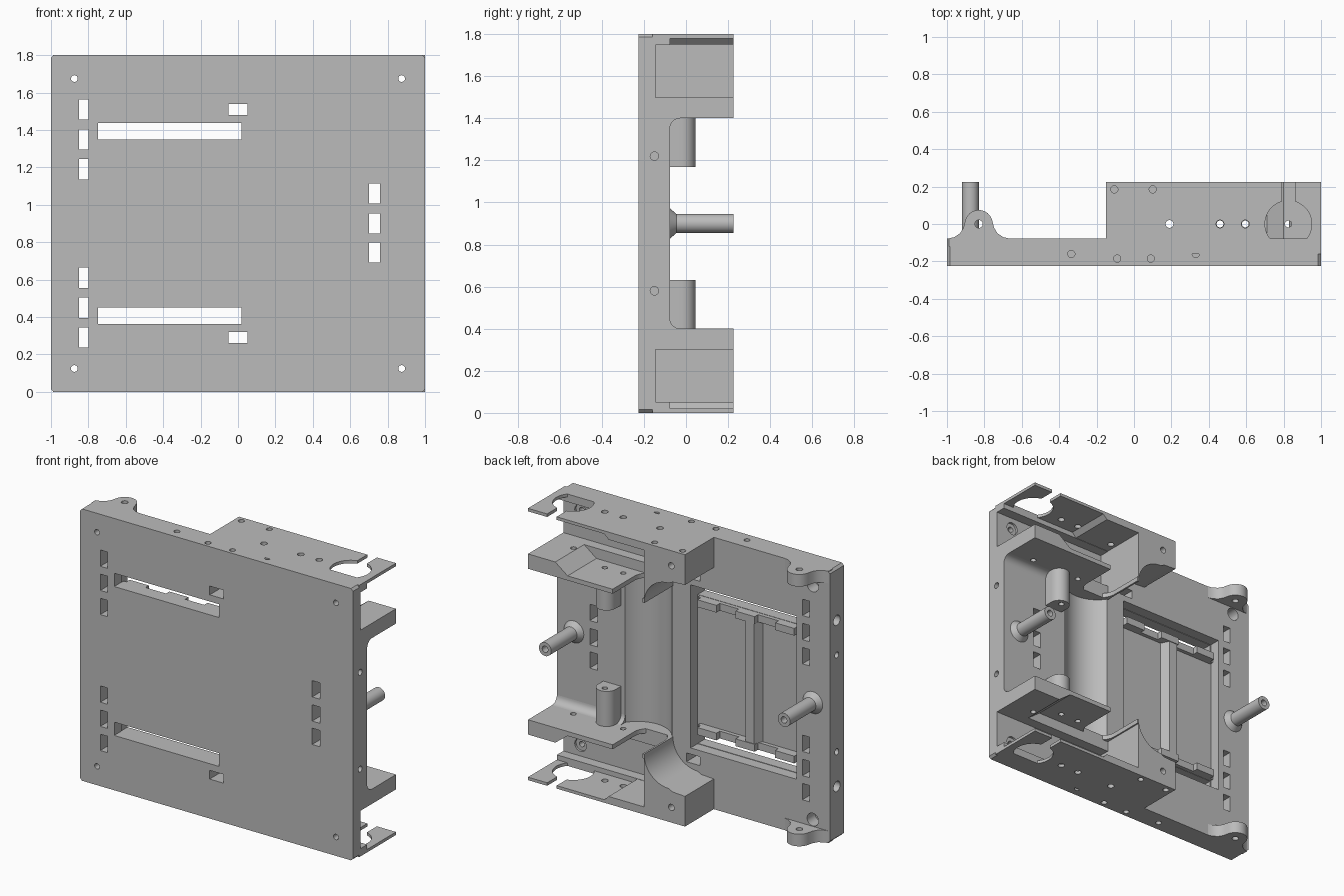
import bpy, bmesh
from math import sin, cos, pi, radians
from mathutils import Matrix, Vector

cube = bpy.data.objects.get("Cube")
if cube:
    bpy.data.objects.remove(cube, do_unlink=True)

HEIGHT = 1.8
grey = bpy.data.materials.new("plain_grey")
grey.use_nodes = True
grey.diffuse_color = (0.5, 0.5, 0.5, 1)
grey.node_tree.nodes["Principled BSDF"].inputs["Base Color"].default_value = (0.5, 0.5, 0.5, 1)


def finish(name, bm):
    bmesh.ops.recalc_face_normals(bm, faces=bm.faces)
    mesh = bpy.data.meshes.new(name)
    bm.to_mesh(mesh)
    bm.free()
    mesh.materials.append(grey)
    ob = bpy.data.objects.new(name, mesh)
    bpy.context.collection.objects.link(ob)
    return ob


def prism(name, pts, axis, lo, hi):
    """Extrude a 2D outline along an axis: 'z' takes xy, 'y' takes xz."""
    place = (lambda p, h: (p[0], p[1], h)) if axis == "z" else (lambda p, h: (p[0], h, p[1]))
    bm = bmesh.new()
    face = bm.faces.new([bm.verts.new(place(p, lo)) for p in pts])
    ext = bmesh.ops.extrude_face_region(bm, geom=[face])
    move = Vector(place((0, 0), hi - lo))
    bmesh.ops.translate(bm, vec=move, verts=[v for v in ext["geom"] if isinstance(v, bmesh.types.BMVert)])
    return finish(name, bm)


def box(name, x, y, z):
    return prism(name, [(x[0], y[0]), (x[1], y[0]), (x[1], y[1]), (x[0], y[1])], "z", *z)


def rod(name, start, axis, length, r1, r2=None, sides=32):
    direction = {"x": Vector((1, 0, 0)), "y": Vector((0, 1, 0)), "z": Vector((0, 0, 1))}[axis]
    rot = direction.to_track_quat("Z", "Y").to_matrix().to_4x4()
    bm = bmesh.new()
    bmesh.ops.create_cone(bm, cap_ends=True, segments=sides, radius1=r1,
                          radius2=r1 if r2 is None else r2, depth=length,
                          matrix=Matrix.Translation(Vector(start) + direction * length / 2) @ rot)
    return finish(name, bm)


def arc(cx, cy, r, a, b, n=12):
    return [(cx + r * cos(radians(a + (b - a) * i / n)), cy + r * sin(radians(a + (b - a) * i / n)))
            for i in range(n + 1)]


def cut(target, cutters):
    bpy.context.view_layer.objects.active = target
    for c in cutters:
        c.hide_render = True
        mod = target.modifiers.new("cut", "BOOLEAN")
        mod.operation, mod.solver, mod.object = "DIFFERENCE", "EXACT", c
        bpy.ops.object.modifier_apply(modifier=mod.name)
        bpy.data.objects.remove(c, do_unlink=True)


def window(x, z, w, h):
    return box("window_cutter", (x - w / 2, x + w / 2), (-0.4, 0), (z - h / 2, z + h / 2))


def both(z):
    return (z, HEIGHT - z)


# Main plate with clipped corners
c = 0.015
plate = prism("main_plate", [(-1 + c, 0), (1 - c, 0), (1, c), (1, HEIGHT - c), (1 - c, HEIGHT),
                             (-1 + c, HEIGHT), (-1, HEIGHT - c), (-1, c)], "y", -0.225, -0.077)
cuts = [box("tray_cutter", (-0.755, 0.02), (-0.15, 0), (0.36, 1.44)),
        rod("trough_cutter", (0.33, 0.036, 0.4), "z", 1.0, 0.206, sides=64)]
for z0 in (0.29, 0.45, 0.61):
    cuts += [window(-0.825, z, 0.052, 0.108) for z in both(z0)]
cuts += [window(0.73, z, 0.058, 0.108) for z in (0.745, 0.9, 1.06)]
for z in both(0.29):
    cuts.append(window(0, z, 0.1, 0.058))
for z in both(0.407):
    cuts.append(window(-0.365, z, 0.768, 0.088))
for z in both(0.177):
    cuts.append(box("bay_cutter", (0.15, 1.1), (-0.145, 0), (z - 0.125, z + 0.125)))
for x in (-0.875, 0.875):
    for z in both(0.125):
        cuts += [rod("screw_cutter", (x, -0.3, z), "y", 0.4, 0.018),
                 rod("counterbore_cutter", (x, -0.16, z), "y", 0.2, 0.042)]
for z in both(0.58):
    cuts += [rod("side_hole_cutter", (x, -0.15, z), "x", 0.1, 0.02) for x in (-1.05, 0.95)]
for z in both(0.35):
    cuts.append(rod("side_bore_cutter", (-1.05, -0.15, z), "x", 0.12, 0.034))
for x, y in ((-0.335, -0.16), (0.33, -0.16), (-0.09, -0.185), (0.09, -0.185)):
    cuts += [rod("edge_hole_cutter", (x, y, z - 0.05), "z", 0.1, 0.019) for z in both(0)]
cut(plate, cuts)

# Tray details: centre rib and clip teeth
parts = [plate]
parts.append(prism("tray_rib", [(-0.46, -0.155), (-0.34, -0.155), (-0.37, -0.095), (-0.43, -0.095)],
                   "z", 0.5, 1.3))
for i, z in enumerate(both(0.477)):
    side = ("bottom", "top")[i]
    parts.append(box(side + "_clip_bar", (-0.75, 0.0), (-0.155, -0.125), (z - 0.024, z + 0.024)))
    for x in (-0.66, -0.37, -0.09):
        parts.append(box(side + "_clip_tooth", (x - 0.07, x + 0.07), (-0.155, -0.09), (z - 0.024, z + 0.024)))

# Long standoffs with flared feet
for side, x in (("right", -0.875), ("left", 0.875)):
    post = rod(side + "_standoff", (x, -0.09, 0.9), "y", 0.315, 0.045)
    cut(post, [rod("bore_cutter", (x, 0.1, 0.9), "y", 0.2, 0.021)])
    parts += [post, rod(side + "_standoff_foot", (x, -0.08, 0.9), "y", 0.035, 0.075, 0.045)]

# Bottom end parts, repeated at the top
end = []
block = prism("end_block", [(-0.15, 0), (0.15, 0), (0.15, 0.4)]
              + arc(-0.03, 0.4, 0.18, 0, -90)[1:] + [(-0.06, 0.205), (-0.15, 0.2)], "y", -0.15, 0.225)
cut(block, [rod("hole_cutter", (-0.05, 0.14, 0.1), "y", 0.2, 0.021)]
    + [rod("hole_cutter", (x, 0.185, -0.05), "z", 0.1, 0.019) for x in (-0.105, 0.1)])
end.append(block)

flange = prism("end_flange", [(0.148, 0), (1, 0), (1, 0.02), (0.44, 0.02), (0.41, 0.05), (0.148, 0.05)],
               "y", -0.16, 0.225)
cut(flange, [rod("keyhole_cutter", (0.825, 0, -0.1), "z", 0.3, 0.125, sides=48),
             box("keyhole_slot_cutter", (0.79, 0.86), (0, 0.4), (-0.1, 0.2))]
    + [rod("hole_cutter", (x, 0, -0.1), "z", 0.3, 0.021) for x in (0.19, 0.46, 0.595)])
end.append(flange)

shelf = prism("shelf", [(0.148, 0.4), (0.148, 0.37), (0.71, 0.37), (0.8, 0.302), (1, 0.302), (1, 0.4)],
              "y", -0.15, 0.225)
cut(shelf, [box("slot_cutter", (0.16, 0.38), (0, 0.4), (0.2, 0.6)),
            rod("slot_end_cutter", (0.27, 0, 0.2), "z", 0.4, 0.11)]
    + [rod("hole_cutter", (x, 0, 0.2), "z", 0.4, 0.018) for x in (0.46, 0.595, 0.825)])
end.append(shelf)
# Concave fillet between shelf and plate
bm = bmesh.new()
outline = [(-0.09, 0.39), (-0.09, 0.45)] + arc(-0.027, 0.45, 0.05, 180, 270, 8) + [(-0.027, 0.39)]
f = bm.faces.new([bm.verts.new((0.5, y, z)) for y, z in outline])
ext = bmesh.ops.extrude_face_region(bm, geom=[f])
bmesh.ops.translate(bm, vec=(0.5, 0, 0), verts=[v for v in ext["geom"] if isinstance(v, bmesh.types.BMVert)])
end.append(finish("shelf_fillet", bm))

boss = prism("shelf_boss", [(0.53, -0.09)] + [(0.66, -0.09)] + arc(0.595, -0.02, 0.065, 0, 180, 16),
             "z", 0.39, 0.632)
cut(boss, [rod("bore_cutter", (0.595, 0, 0.3), "z", 0.5, 0.018)])
end.append(boss)

ear = prism("ear", [(-0.99, -0.12), (-0.99, -0.077), (-0.96, -0.07), (-0.93, -0.05), (-0.912, -0.02)]
            + arc(-0.83, 0, 0.075, 170, 10)
            + [(-0.748, -0.02), (-0.73, -0.05), (-0.70, -0.07), (-0.67, -0.077), (-0.67, -0.12)],
            "z", 0, 0.08)
cut(ear, [rod("hole_cutter", (-0.83, 0, -0.1), "z", 0.3, 0.021)])
end.append(ear)

flip = Matrix.Translation((0, 0, HEIGHT)) @ Matrix.Scale(-1, 4, (0, 0, 1))
for ob in end:
    twin = bpy.data.objects.new("top_" + ob.name, ob.data.copy())
    bpy.context.collection.objects.link(twin)
    twin.data.transform(flip)
    twin.data.flip_normals()
    ob.name = "bottom_" + ob.name
    parts += [ob, twin]

# Smooth curved walls, keep edges sharp
bpy.ops.object.select_all(action="DESELECT")
for ob in parts:
    ob.select_set(True)
bpy.context.view_layer.objects.active = plate
bpy.ops.object.shade_smooth_by_angle(angle=radians(30))
